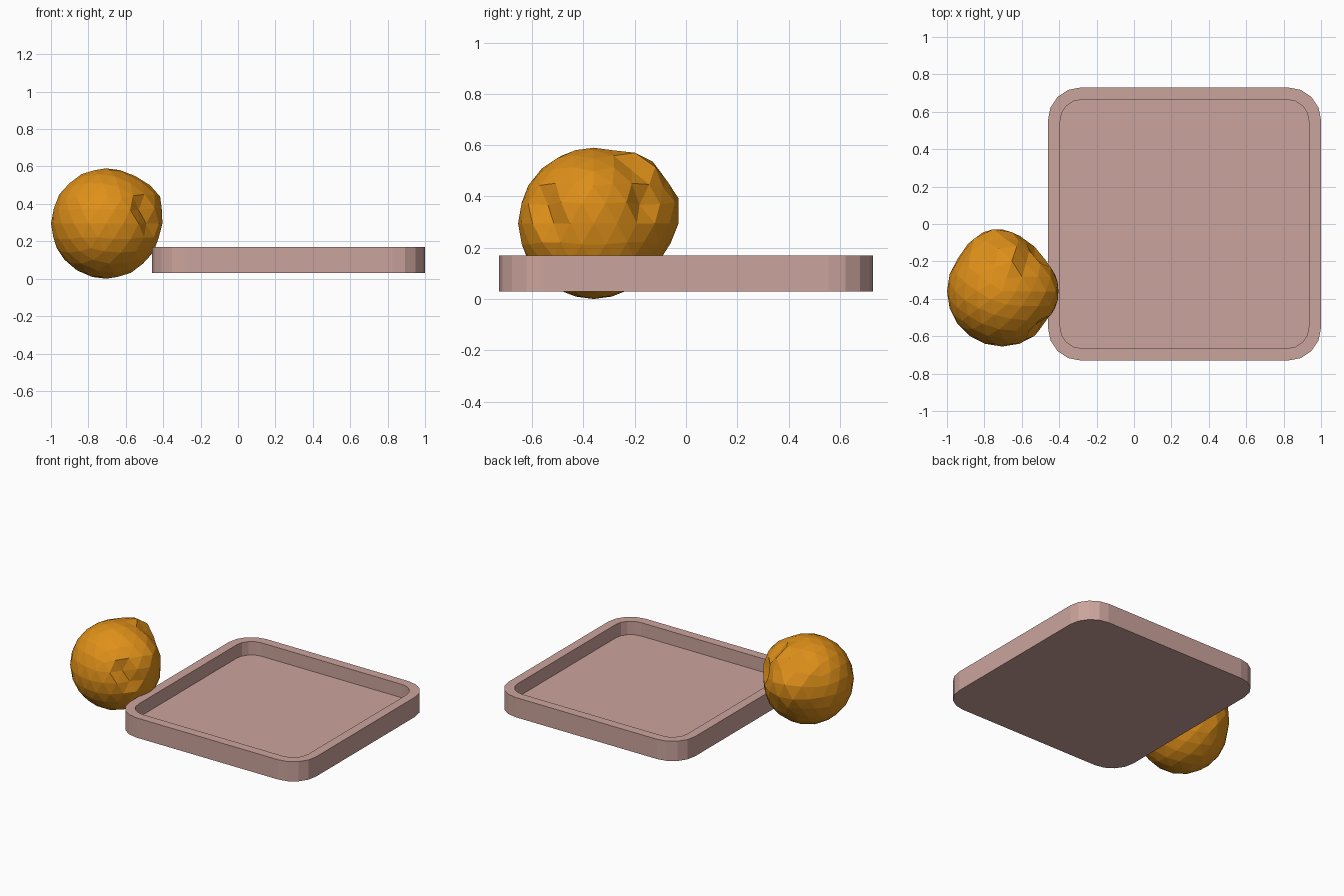
import bpy, bmesh, math
from mathutils import Vector

if "Cube" in bpy.data.objects:
    bpy.data.objects.remove(bpy.data.objects["Cube"])


def material(name, color):
    m = bpy.data.materials.new(name)
    m.diffuse_color = (*color, 1)
    m.use_nodes = True
    m.node_tree.nodes["Principled BSDF"].inputs["Base Color"].default_value = m.diffuse_color
    return m


def finish(bm, name, mat):
    bmesh.ops.recalc_face_normals(bm, faces=bm.faces)
    me = bpy.data.meshes.new(name)
    bm.to_mesh(me)
    bm.free()
    ob = bpy.data.objects.new(name, me)
    bpy.context.collection.objects.link(ob)
    me.materials.append(mat)
    return ob


def rounded_ring(bm, center, half, radius, z, segs=4):
    ring = []
    for q, (sx, sy) in enumerate([(1, 1), (-1, 1), (-1, -1), (1, -1)]):
        for i in range(segs + 1):
            a = math.pi / 2 * (q + i / segs)
            ring.append(bm.verts.new((
                center[0] + sx * (half - radius) + radius * math.cos(a),
                center[1] + sy * (half - radius) + radius * math.sin(a), z)))
    return ring


# Shallow square tray: outer wall, rim, inner wall, floor
bm = bmesh.new()
c = (0.27, 0.0)
rings = [rounded_ring(bm, c, h, r, z) for h, r, z in
         [(0.73, 0.175, 0.03), (0.73, 0.175, 0.17),
          (0.665, 0.115, 0.17), (0.665, 0.115, 0.075)]]
for a, b in zip(rings, rings[1:]):
    n = len(a)
    for i in range(n):
        j = (i + 1) % n
        bm.faces.new((a[i], a[j], b[j], b[i]))
bm.faces.new(rings[0])
bm.faces.new(rings[-1])
finish(bm, "tray", material("dusty_pink", (0.60, 0.37, 0.335)))

# Faceted ball with a broad swelling at the back and small creases
R = 0.295
bm = bmesh.new()
bmesh.ops.create_icosphere(bm, subdivisions=3, radius=R)
# direction, angular reach, height, sharpness of the edge
lumps = [((-0.15, 0.9, 0.25), 0.62, 0.055, 0.6),
         ((0.1, 0.72, 0.70), 0.45, 0.05, 0.6),
         ((0.88, 0.0, 0.45), 0.60, 0.028, 1.0)]
dents = [((0.52, 0.55, 0.62), 0.20, -0.05, 0.7),
         ((0.66, 0.70, 0.20), 0.20, -0.05, 0.7),
         ((0.72, 0.65, -0.1), 0.18, -0.03, 0.7),
         ((0.62, -0.74, 0.22), 0.20, -0.055, 0.7),
         ((0.76, -0.62, 0.02), 0.18, -0.04, 0.7)]
for v in bm.verts:
    d = v.co.normalized()

    def push(item):
        ang = d.angle(Vector(item[0]))
        return item[2] * max(0, 1 - ang / item[1]) ** item[3]
    r = R + max(push(i) for i in lumps) + min(push(i) for i in dents)
    v.co = d * r + Vector((-0.705, -0.36, R))
finish(bm, "faceted_ball", material("amber", (0.74, 0.28, 0.01)))
